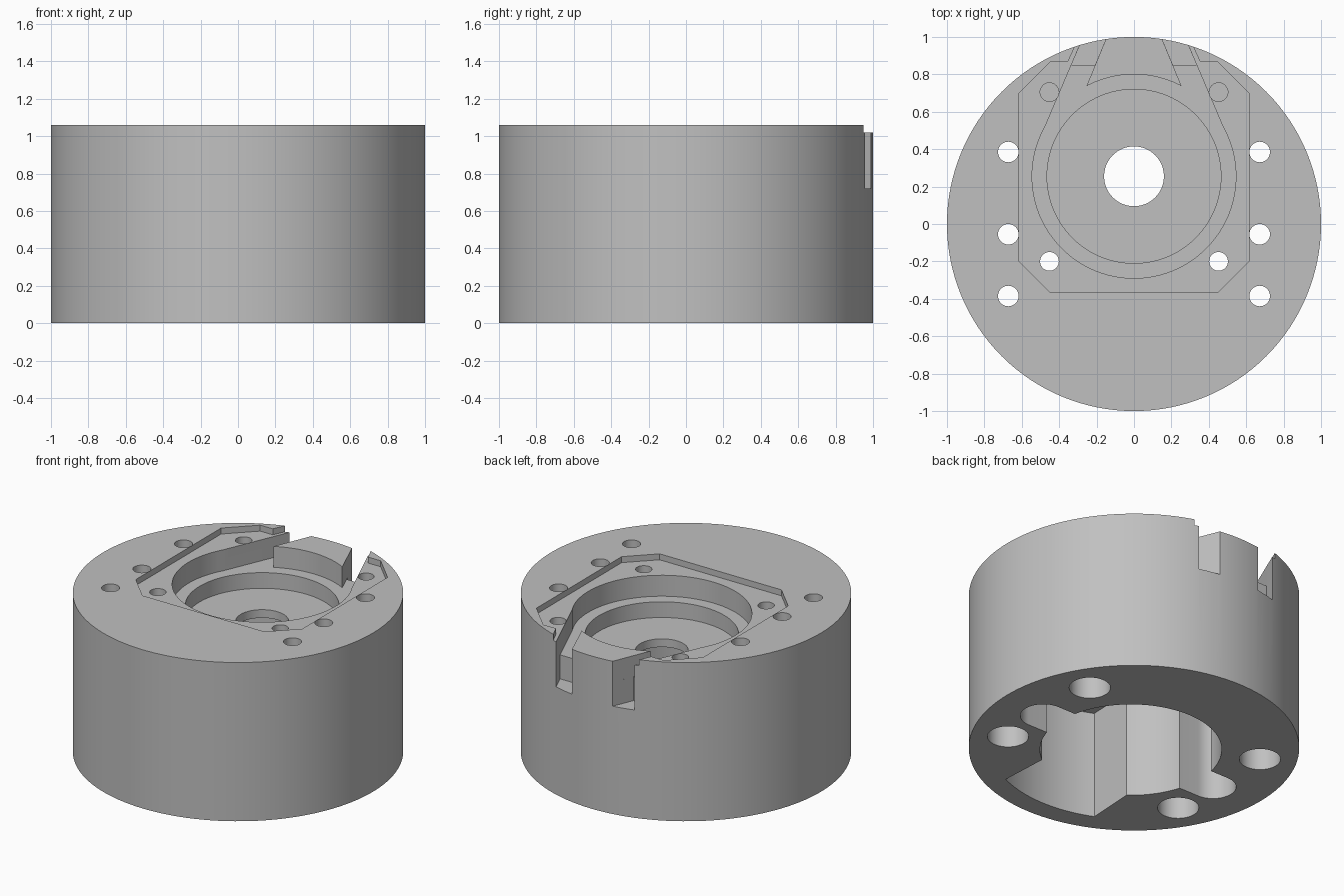
import bpy, bmesh
from math import cos, sin, pi, radians, asin

old = bpy.data.objects.get("Cube")
if old:
    bpy.data.objects.remove(old)

HEIGHT, LEDGE, CEILING, ABOVE, BELOW = 1.06, 1.02, 0.72, 1.2, -0.1
SEAT_Y = 0.255

grey = bpy.data.materials.new("grey_metal")
grey.use_nodes = True
grey.diffuse_color = (0.53, 0.53, 0.53, 1)
grey.node_tree.nodes["Principled BSDF"].inputs["Base Color"].default_value = (0.53, 0.53, 0.53, 1)


def arc(cx, cy, r, start, end, steps):
    angles = [radians(start + (end - start) * i / steps) for i in range(steps + 1)]
    return [(cx + r * cos(a), cy + r * sin(a)) for a in angles]


def circle(cx, cy, r, steps=48):
    return arc(cx, cy, r, 0, 360, steps)[:-1]


def mirrored(points):
    return [(-x, y) for x, y in points]


def prism(name, points, low, high):
    """Extrude a flat outline between two heights."""
    bm = bmesh.new()
    bottom = bm.faces.new([bm.verts.new((x, y, low)) for x, y in points])
    top = bmesh.ops.extrude_face_region(bm, geom=[bottom])["geom"]
    verts = [v for v in top if isinstance(v, bmesh.types.BMVert)]
    bmesh.ops.translate(bm, verts=verts, vec=(0, 0, high - low))
    bmesh.ops.recalc_face_normals(bm, faces=bm.faces)
    mesh = bpy.data.meshes.new(name)
    bm.to_mesh(mesh)
    bm.free()
    obj = bpy.data.objects.new(name, mesh)
    bpy.context.collection.objects.link(obj)
    return obj


body = prism("housing_body", circle(0, 0, 1, 128), 0, HEIGHT)
body.data.materials.append(grey)
bpy.context.view_layer.objects.active = body


def cut(points, low, high):
    cutter = prism("cutter", points, low, high)
    cutter.hide_render = True
    mod = body.modifiers.new("cut", 'BOOLEAN')
    mod.operation = 'DIFFERENCE'
    mod.solver = 'EXACT'
    mod.object = cutter
    bpy.ops.object.modifier_apply(modifier=mod.name)
    mesh = cutter.data
    bpy.data.objects.remove(cutter)
    bpy.data.meshes.remove(mesh)


def cut_pair(points, low, high):
    cut(points, low, high)
    cut(mirrored(points), low, high)


# Shallow chamfered cover recess, open at the back rim
half = [(0.45, -0.365), (0.615, -0.2), (0.615, 0.7), (0.445, 0.87), (0.352, 0.87), (0.27, 1.05)]
cut(half + mirrored(half)[::-1], LEDGE, ABOVE)

# Stepped round seat and centre bore
cut(circle(0, SEAT_Y, 0.545, 96), 0.88, ABOVE)
cut(circle(0, SEAT_Y, 0.465, 96), 0.775, ABOVE)
cut(circle(0, SEAT_Y, 0.16), 0.5, ABOVE)

# Slanted channels leaving the seat, with deeper outlets at the rim
cut_pair([(0.495, 0.475), (0.25, 1.05), (0.125, 1.05), (0.255, 0.735), (0.2, 0.5)], 0.88, ABOVE)
cut_pair([(0.335, 0.85), (0.25, 1.05), (0.125, 1.05), (0.208, 0.85)], CEILING, ABOVE)

# Underside cavity: round chamber, front slot and side lobes
cut(circle(0, -0.03, 0.55, 96), BELOW, CEILING)
edge = 90 - 180 / pi * asin(0.35 / 0.865)
cut(arc(0, 0, 0.865, -180 + edge, -edge, 20) + [(0.33, -0.4), (-0.33, -0.4)], BELOW, CEILING)
cut_pair(arc(0.67, -0.055, 0.14, -90, 90, 24) + [(0.4, 0.085), (0.4, -0.195)], BELOW, CEILING)

# Mounting holes with counterbores from below
for y in (0.385, -0.385):
    cut_pair(circle(0.672, y, 0.125), BELOW, CEILING)
for y in (0.385, -0.055, -0.385):
    cut_pair(circle(0.672, y, 0.055, 32), 0.6, ABOVE)

# Cover screw holes: blind at the back, through to the cavity at the front
cut_pair(circle(0.452, 0.705, 0.05, 32), 0.76, ABOVE)
cut_pair(circle(0.452, -0.2, 0.05, 32), 0.6, ABOVE)

# Smooth curved walls, keep machined edges sharp
for other in bpy.context.selected_objects:
    other.select_set(False)
body.select_set(True)
bpy.ops.object.shade_smooth_by_angle(angle=radians(25))
